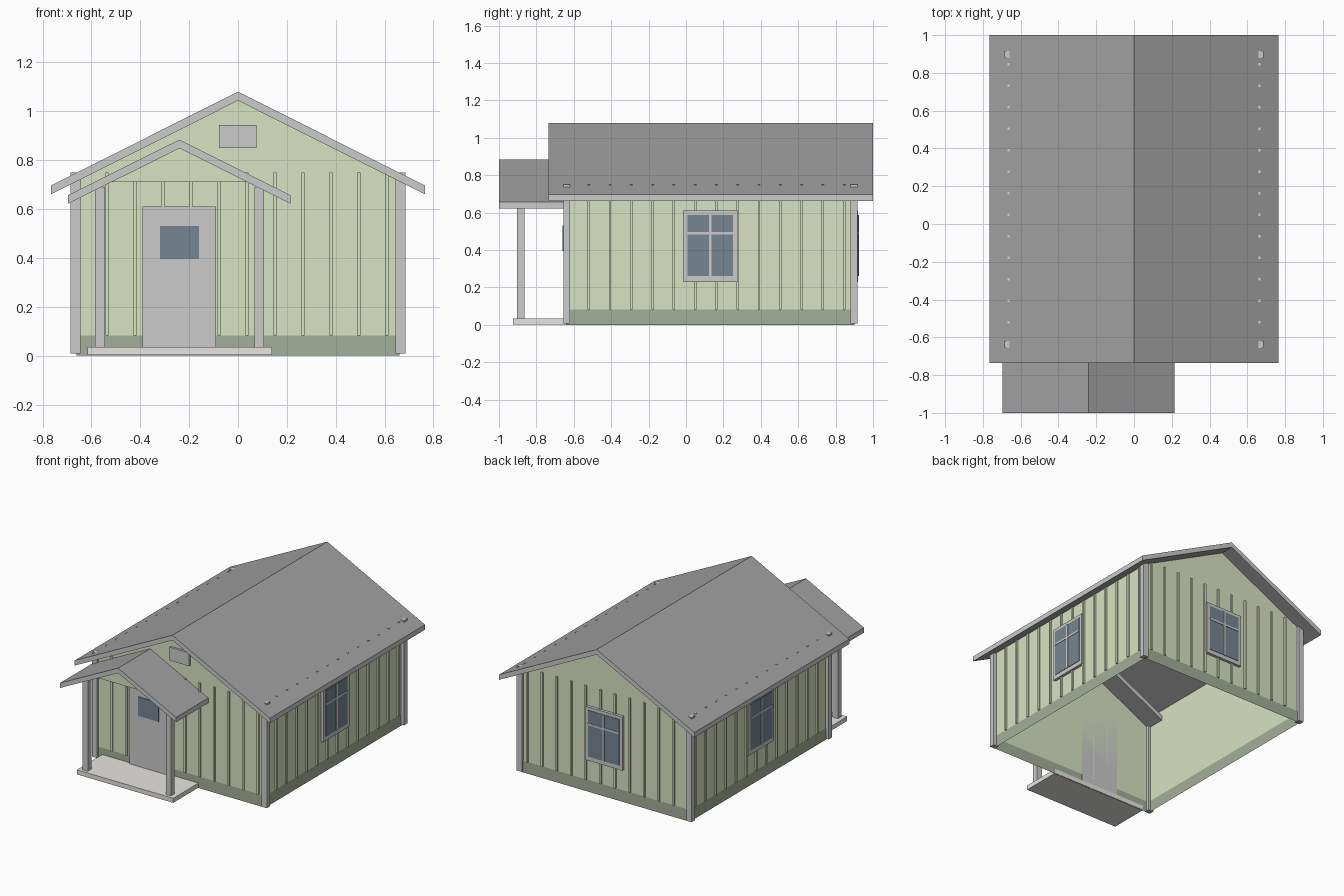
import bpy, bmesh
from math import pi
from mathutils import Matrix

if "Cube" in bpy.data.objects:
    bpy.data.objects.remove(bpy.data.objects["Cube"])


def material(name, r, g, b):
    m = bpy.data.materials.new(name)
    m.diffuse_color = (r, g, b, 1)
    m.use_nodes = True
    m.node_tree.nodes["Principled BSDF"].inputs["Base Color"].default_value = m.diffuse_color
    return m


GREEN = material("siding_green", 0.69, 0.77, 0.54)
SKIRT = material("skirt_green", 0.37, 0.43, 0.32)
SHINGLE = material("roof_grey", 0.36, 0.36, 0.365)
GLASS = material("glass", 0.18, 0.24, 0.29)
TRIM = material("trim_grey", 0.8, 0.8, 0.8)
SLAB = material("slab_grey", 0.8, 0.79, 0.76)


def finish(name, bm, mats, matrix=None):
    bmesh.ops.recalc_face_normals(bm, faces=bm.faces)
    me = bpy.data.meshes.new(name)
    bm.to_mesh(me)
    bm.free()
    for m in mats:
        me.materials.append(m)
    ob = bpy.data.objects.new(name, me)
    bpy.context.collection.objects.link(ob)
    if matrix:
        ob.matrix_world = matrix
    return ob


def boxes(name, extents, mat, matrix=None):
    """One object made of boxes given as (x0, x1, y0, y1, z0, z1)."""
    bm = bmesh.new()
    for x0, x1, y0, y1, z0, z1 in extents:
        m = Matrix.Translation(((x0 + x1) / 2, (y0 + y1) / 2, (z0 + z1) / 2))
        m = m @ Matrix.Diagonal((x1 - x0, y1 - y0, z1 - z0, 1))
        bmesh.ops.create_cube(bm, size=1, matrix=m)
    return finish(name, bm, [mat], matrix)


def prism(pts, y0, y1):
    """Extrude an x-z profile along y."""
    bm = bmesh.new()
    face = bm.faces.new([bm.verts.new((x, y0, z)) for x, z in pts])
    ext = bmesh.ops.extrude_face_region(bm, geom=[face])["geom"]
    moved = [v for v in ext if isinstance(v, bmesh.types.BMVert)]
    bmesh.ops.translate(bm, verts=moved, vec=(0, y1 - y0, 0))
    bmesh.ops.recalc_face_normals(bm, faces=bm.faces)
    return bm


def shell(name, pts, y0, y1, mat):
    """Upright walls only, open above and below."""
    bm = prism(pts, y0, y1)
    bm.normal_update()
    flat = [f for f in bm.faces if abs(f.normal.z) > 0.3]
    bmesh.ops.delete(bm, geom=flat, context='FACES')
    return finish(name, bm, [mat])


def roof(name, cx, half, ridge, eave, t, y0, y1):
    """Gabled slab with dark slopes and light fascia edges."""
    bm = prism([(cx - half, eave), (cx, ridge), (cx + half, eave),
                (cx + half, eave - t), (cx, ridge - t), (cx - half, eave - t)], y0, y1)
    bm.normal_update()
    for f in bm.faces:
        f.material_index = int(abs(f.normal.z) > 0.3)
    return finish(name, bm, [TRIM, SHINGLE])


FRONT, BACK, SIDE = -0.64, 0.90, 0.66

# Walls and skirt
shell("walls", [(-SIDE, 0.08), (SIDE, 0.08), (SIDE, 0.713), (0, 1.045), (-SIDE, 0.713)],
      FRONT, BACK, GREEN)
s = SIDE + 0.002
shell("wall_skirt", [(-s, 0), (s, 0), (s, 0.083), (-s, 0.083)], FRONT - 0.002, BACK + 0.002, SKIRT)

# Vertical battens on all four walls
w, d, z0, z1 = 0.0065, 0.011, 0.083, 0.75
xs = [-0.536 + 0.1145 * i for i in range(11)]
ys = [-0.52 + 0.1138 * i for i in range(13)]
boxes("front_battens", [(x - w, x + w, FRONT - d, FRONT, z0, z1) for x in xs], GREEN)
boxes("back_battens", [(x - w, x + w, BACK, BACK + d, z0, z1) for x in xs], GREEN)
boxes("right_battens", [(SIDE, SIDE + d, y - w, y + w, z0, z1) for y in ys], GREEN)
boxes("left_battens", [(-SIDE - d, -SIDE, y - w, y + w, z0, z1) for y in ys], GREEN)

# Corner boards
boxes("corner_boards", [(x, x + 0.04, y, y + 0.037, 0.008, 0.75)
                        for x in (-0.685, 0.645) for y in (-0.656, 0.879)], TRIM)

# Roofs: the porch roof runs back into the house
roof("main_roof", 0, 0.765, 1.08, 0.697, 0.036, -0.735, 1.0)
roof("porch_roof", -0.24, 0.455, 0.884, 0.657, 0.035, -1.0, -0.5)

# Porch slab, posts and gable panel
boxes("porch_slab", [(-0.615, 0.14, -0.925, FRONT, 0.003, 0.035)], SLAB)
boxes("porch_posts", [(x, x + 0.04, -0.903, -0.863, 0.035, 0.69) for x in (-0.585, 0.067)], TRIM)
finish("porch_gable_panel", prism([(-0.52, 0.71), (0.04, 0.71), (-0.24, 0.85)], -0.89, -0.875), [GREEN])

# Door, door glass and gable vent
boxes("door", [(-0.39, -0.09, -0.656, FRONT, 0.035, 0.61)], TRIM)
boxes("door_glass", [(-0.32, -0.16, -0.661, -0.65, 0.395, 0.53)], GLASS)
boxes("gable_vent", [(-0.077, 0.075, -0.655, FRONT, 0.85, 0.945)], TRIM)

# Windows on the right, left and back walls (modelled facing -y, then turned)
for side, loc, turn in (("right", (SIDE, 0.13, 0), pi / 2),
                        ("left", (-SIDE, 0.13, 0), -pi / 2),
                        ("back", (0, BACK, 0), pi)):
    m = Matrix.Translation(loc) @ Matrix.Rotation(turn, 4, 'Z')
    boxes(side + "_window_frame", [(-0.145, 0.145, -0.02, 0, 0.23, 0.61)], TRIM, m)
    boxes(side + "_window_glass", [(-0.122, 0.122, -0.023, -0.01, 0.26, 0.588)], GLASS, m)
    boxes(side + "_window_bars", [(-0.007, 0.007, -0.026, -0.01, 0.26, 0.588),
                                  (-0.122, 0.122, -0.026, -0.01, 0.483, 0.497)], TRIM, m)
